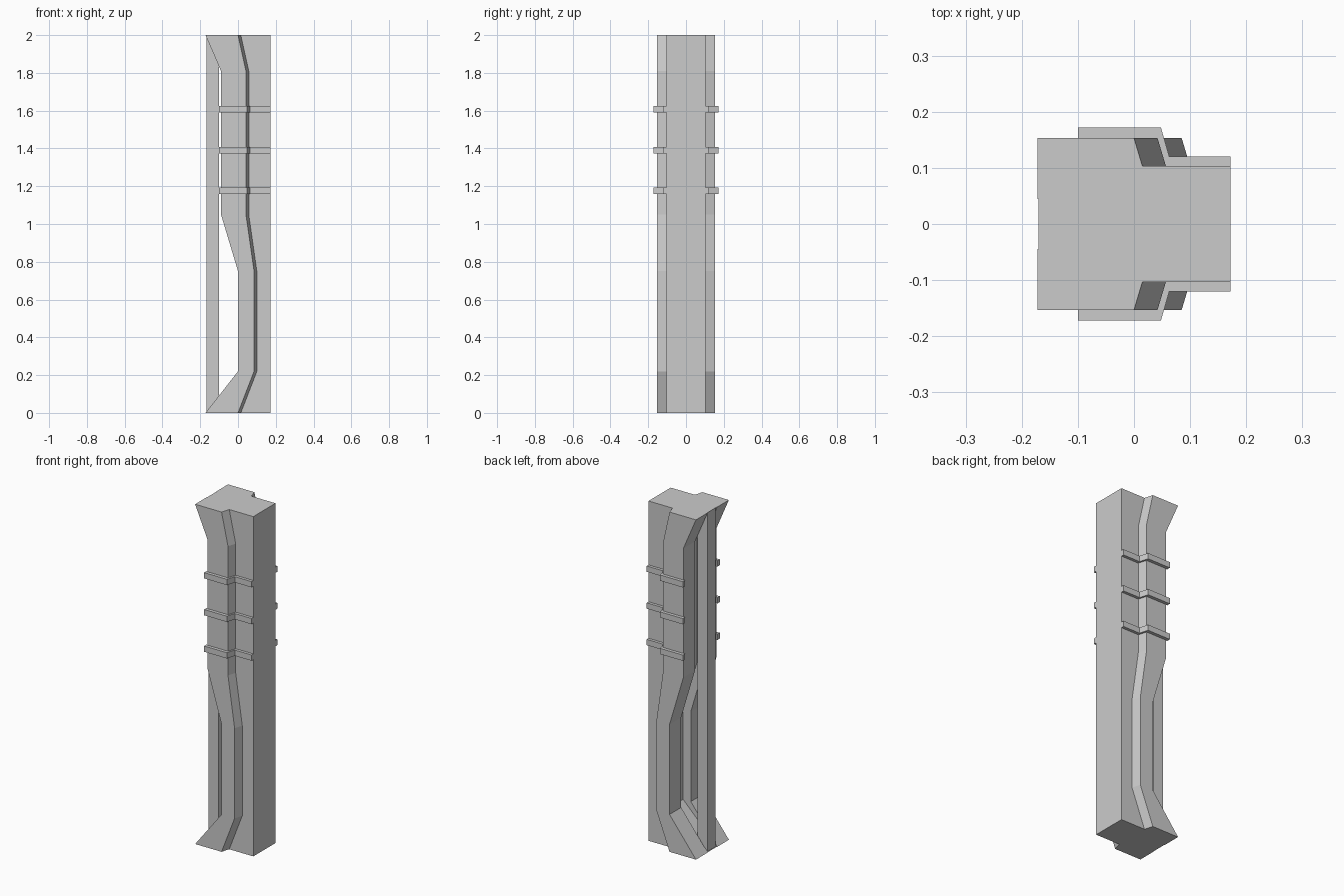
import bpy, bmesh

if "Cube" in bpy.data.objects:
    bpy.data.objects.remove(bpy.data.objects["Cube"])


def make_object(name, bm):
    bmesh.ops.recalc_face_normals(bm, faces=bm.faces)
    mesh = bpy.data.meshes.new(name)
    bm.to_mesh(mesh)
    bm.free()
    obj = bpy.data.objects.new(name, mesh)
    bpy.context.collection.objects.link(obj)
    return obj


def prism(name, outline, z0, z1):
    bm = bmesh.new()
    face = bm.faces.new([bm.verts.new((x, y, z0)) for x, y in outline])
    ext = bmesh.ops.extrude_face_region(bm, geom=[face], use_keep_orig=True)
    for v in ext["geom"]:
        if isinstance(v, bmesh.types.BMVert):
            v.co.z = z1
    return make_object(name, bm)


FRONT, WIDE, NARROW = 0.172, 0.153, 0.103
GROOVE, DEPTH = 0.045, 0.05

# Column with a groove down its rear: height, rear edge x, step x, groove depth
levels = [(0.0, -0.172, 0.0, 0.002), (0.22, 0.0, 0.085, DEPTH), (0.75, 0.0, 0.085, DEPTH),
          (1.05, -0.09, 0.042, DEPTH), (1.81, -0.09, 0.042, DEPTH), (2.0, -0.172, 0.0, 0.002)]
bm = bmesh.new()
rings = []
for z, rear, step, depth in levels:
    half = [(rear + depth, GROOVE), (rear, GROOVE), (rear, WIDE), (step, WIDE),
            (step + 0.015, NARROW), (FRONT, NARROW)]
    section = half + [(x, -y) for x, y in reversed(half)]
    rings.append([bm.verts.new((x, y, z)) for x, y in section])
for low, high in zip(rings, rings[1:]):
    for i in range(len(low)):
        j = (i + 1) % len(low)
        bm.faces.new((low[i], low[j], high[j], high[i]))
bm.faces.new(rings[0])
bm.faces.new(rings[-1])
make_object("column", bm)

# Rear post running between the flared ends
prism("rear_post", [(-0.167, -0.038), (-0.1, -0.038), (-0.1, 0.038), (-0.167, 0.038)],
      0.002, 1.998)

# Three raised bands on both sides, following the step
band = [(-0.1, 0.15), (-0.1, 0.172), (0.048, 0.172), (0.063, 0.12),
        (FRONT, 0.12), (FRONT, 0.1), (0.055, 0.1), (0.04, 0.15)]
for i, z in enumerate((1.175, 1.39, 1.607)):
    for side, sign in (("back", 1), ("front", -1)):
        prism(f"band_{side}_{i + 1}", [(x, sign * y) for x, y in band],
              z - 0.017, z + 0.017)
